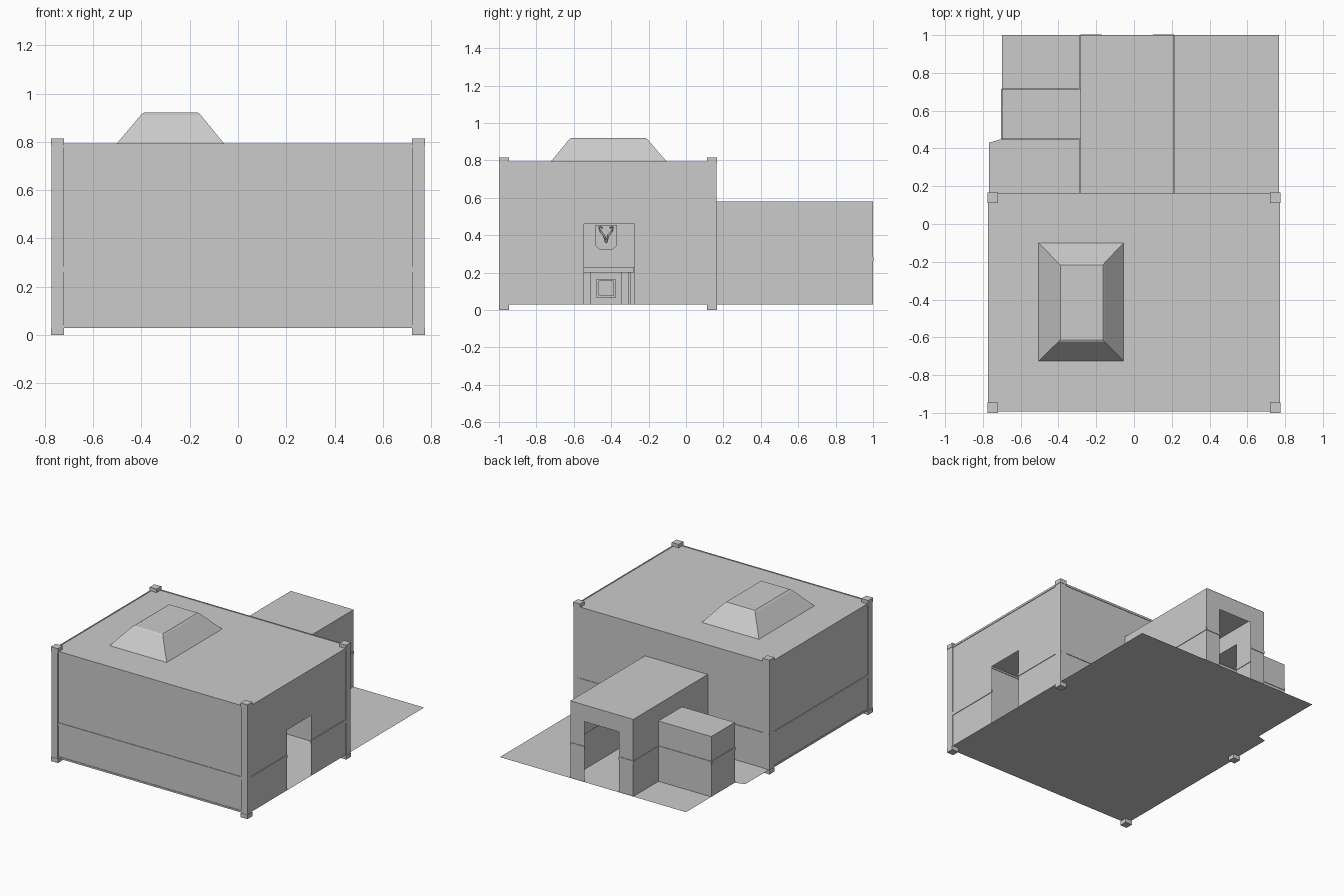
import bpy, bmesh, math
from mathutils import Vector

if "Cube" in bpy.data.objects:
    bpy.data.objects.remove(bpy.data.objects["Cube"])

F = 0.03                                   # floor height
X, Y0, Y1, ROOF = 0.768, -0.988, 0.16, 0.79  # main hall walls


def mesh(name, verts, faces):
    me = bpy.data.meshes.new(name)
    me.from_pydata(verts, [], faces)
    ob = bpy.data.objects.new(name, me)
    bpy.context.collection.objects.link(ob)
    return ob


def box(name, x0, x1, y0, y1, z0, z1):
    v = [(x, y, z) for z in (z0, z1) for x, y in ((x0, y0), (x1, y0), (x1, y1), (x0, y1))]
    f = [(3, 2, 1, 0), (4, 5, 6, 7)] + [(i, (i + 1) % 4, (i + 1) % 4 + 4, i + 4) for i in range(4)]
    return mesh(name, v, f)


def wall(name, axis, c, a, b, top, sign, door=None):
    """Flat wall across the given axis, optional door (start, end, top), with a dado rail."""
    pts = [(a, F), (b, F), (b, top), (a, top)]
    spans = [(a, b)]
    if door:
        d0, d1, dz = door
        pts = [(a, F), (d0, F), (d0, dz), (d1, dz), (d1, F), (b, F), (b, top), (a, top)]
        spans = [(a, d0), (d1, b)]
    place = (lambda u, z: (c, u, z)) if axis == 'x' else (lambda u, z: (u, c, z))
    ob = mesh(name, [place(u, z) for u, z in pts], [tuple(range(len(pts)))])
    n = ob.data.polygons[0].normal
    if (n.x if axis == 'x' else n.y) * sign < 0:
        ob.data.flip_normals()
    t = 0.004
    for s, e in spans:
        if e - s > 0.005:
            if axis == 'x':
                box(name + "_rail", c - t, c + t, s, e, 0.262, 0.284)
            else:
                box(name + "_rail", s, e, c - t, c + t, 0.262, 0.284)


# Floor slab outline with the clipped rear left corner
mesh("floor", [(x, y, F) for x, y in ((-X, Y0), (X, Y0), (X, 1.0), (-0.70, 1.0),
                                      (-0.70, 0.45), (-X, 0.43))], [(0, 1, 2, 3, 4, 5)])

# Main hall walls
D = 0.46
wall("front_wall", 'y', Y0, -X, X, ROOF, -1)
wall("left_wall", 'x', -X, Y0, Y1, ROOF, -1)
wall("right_wall", 'x', X, Y0, Y1, ROOF, 1, (-0.545, -0.275, D))
wall("back_wall", 'y', Y1, -X, X, ROOF, 1, (-0.17, 0.10, D))

# Rear hall
H = 0.58
wall("rear_hall_right", 'x', 0.212, Y1, 1.0, H, 1)
wall("rear_hall_left", 'x', -0.284, Y1, 1.0, H, -1, (0.45, 0.715, D))
wall("rear_hall_back", 'y', 0.998, -0.284, 0.212, H, 1, (-0.17, 0.10, D))
mesh("rear_hall_roof", [(-0.284, Y1, H), (0.212, Y1, H), (0.212, 1, H), (-0.284, 1, H)], [(0, 1, 2, 3)])

# Side room
wall("side_room_back", 'y', 0.715, -0.70, -0.284, D, 1)
wall("side_room_front", 'y', 0.45, -0.70, -0.284, D, -1)
wall("side_room_left", 'x', -0.70, 0.45, 0.715, D, -1)
mesh("side_room_roof", [(-0.70, 0.45, D), (-0.284, 0.45, D), (-0.284, 0.715, D), (-0.70, 0.715, D)], [(0, 1, 2, 3)])

# Roof and raised skylight as nested rectangular rings
rings = [(-X, X, Y0, Y1, ROOF), (-0.505, -0.055, -0.725, -0.10, ROOF),
         (-0.402, -0.155, -0.625, -0.205, 0.912), (-0.39, -0.165, -0.612, -0.217, 0.921)]
v, f = [], []
for x0, x1, y0, y1, z in rings:
    v += [(x0, y0, z), (x1, y0, z), (x1, y1, z), (x0, y1, z)]
for r in range(len(rings) - 1):
    for i in range(4):
        j = (i + 1) % 4
        f.append((4 * r + i, 4 * r + j, 4 * r + 4 + j, 4 * r + 4 + i))
f.append((12, 13, 14, 15))
mesh("roof_and_skylight", v, f)

# Thin cornice and skirting strips
t = 0.004
for nm, z0, z1 in (("cornice", 0.778, 0.793), ("skirting", F, 0.042)):
    for s in (-1, 1):
        if nm == "cornice" or s < 0:
            box(nm + "_side", s * X - t, s * X + t, Y0, Y1, z0, z1)
    box(nm + "_front", -X, X, Y0 - t, Y0 + t, z0, z1)
    if nm == "cornice":
        box(nm + "_back", -X, X, Y1 - t, Y1 + t, z0, z1)

# Corner posts with base and cap
for cx in (-0.748, 0.748):
    for cy in (-0.973, 0.139):
        for nm, h, z0, z1 in (("post_base", 0.027, 0.0, 0.03), ("post_shaft", 0.0245, 0.03, 0.785),
                              ("post_cap", 0.027, 0.785, 0.815)):
            box(nm, cx - h, cx + h, cy - h, cy + h, z0, z1)

# Fireplace on the left wall, facing the door
W, C = -X, -0.427
box("fireplace_back", W, W + 0.05, C - 0.13, C + 0.13, F, 0.20)
for s in (-1, 1):
    box("fireplace_column", W, W + 0.08, C + s * 0.10 - 0.02, C + s * 0.10 + 0.02, F, 0.20)
box("mantel", W, W + 0.095, C - 0.15, C + 0.15, 0.20, 0.23)
for s in (-1, 1):
    box("firebox_frame_side", W, W + 0.06, C + s * 0.045 - 0.006, C + s * 0.045 + 0.006, 0.065, 0.167)
    z = 0.116 + s * 0.045
    box("firebox_frame_rail", W, W + 0.06, C - 0.045, C + 0.045, z - 0.006, z + 0.006)

# Trophy shield with antlers
prof = [(-0.058, 0.455), (-0.058, 0.345), (-0.035, 0.322), (0.035, 0.322), (0.058, 0.345), (0.058, 0.455)]
n = len(prof)
sv = [(x, C + y, z) for x in (W, W + 0.015) for y, z in prof]
mesh("trophy_shield", sv, [tuple(range(n))[::-1], tuple(range(n, 2 * n))] +
     [(i, (i + 1) % n, (i + 1) % n + n, i + n) for i in range(n)])
cu = bpy.data.curves.new("trophy_antlers", 'CURVE')
cu.dimensions = '3D'
cu.bevel_depth = 0.005
cu.bevel_resolution = 1
for s in (-1, 1):
    sp = cu.splines.new('POLY')
    path = [(0, 0.36), (0.012, 0.40), (0.03, 0.42), (0.038, 0.445), (0.02, 0.44)]
    sp.points.add(len(path) - 1)
    for p, (y, z) in zip(sp.points, path):
        p.co = (W + 0.025, C + s * y, z, 1)
bpy.context.collection.objects.link(bpy.data.objects.new("trophy_antlers", cu))
